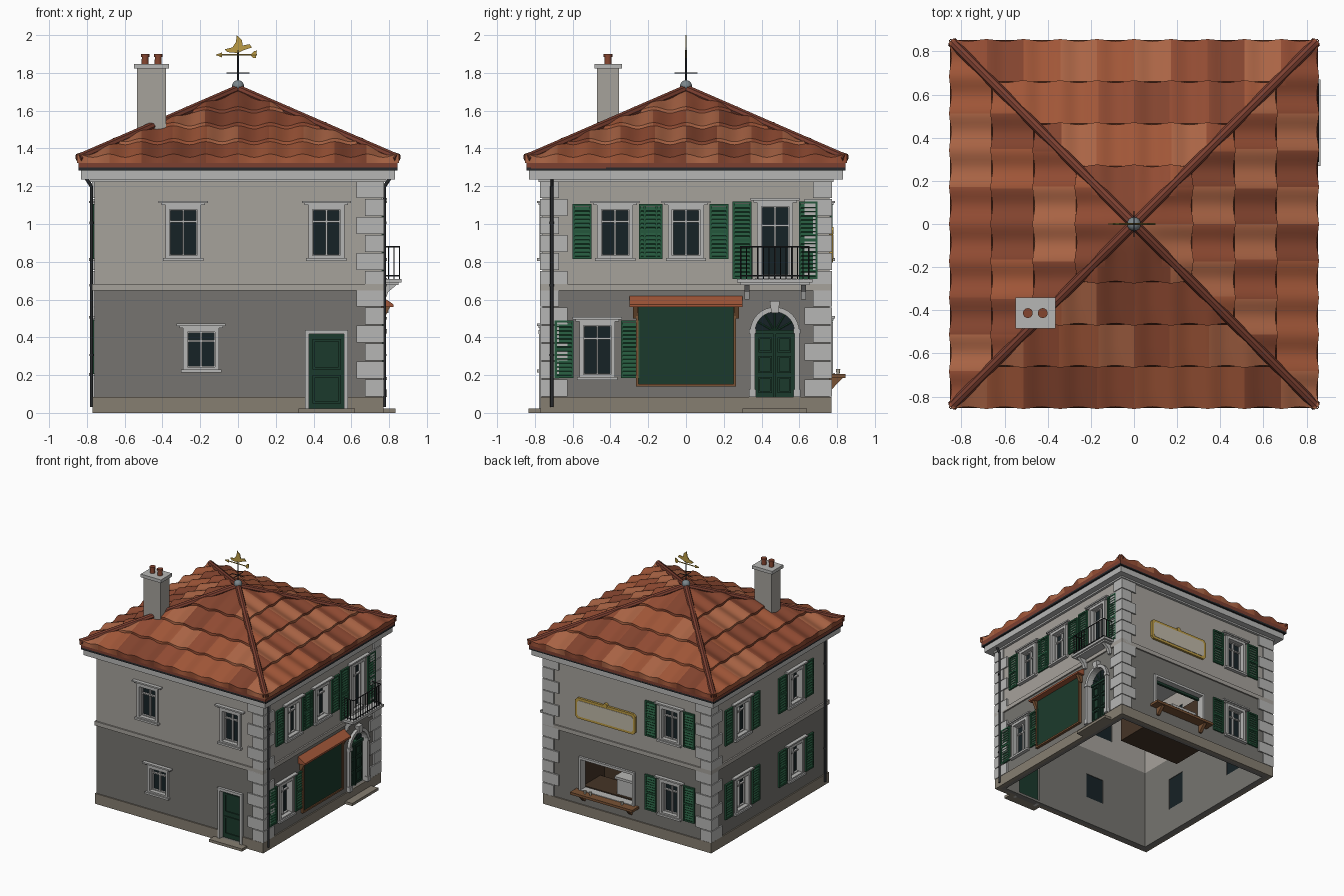
import bpy, bmesh, random
from math import pi, cos, sin
from mathutils import Vector, Matrix

if "Cube" in bpy.data.objects:
    bpy.data.objects.remove(bpy.data.objects["Cube"])

random.seed(4)
W = 0.76                                  # half width of the walls
FRONT, RIGHT, BACK, LEFT = range(4)
COL = dict(wall_up=(.38, .36, .33), wall_low=(.18, .175, .16), trim=(.47, .47, .46), base=(.24, .21, .165),
           glass=(.008, .016, .019), green=(.018, .095, .045), dark_green=(.011, .042, .025),
           tile_a=(.36, .095, .04), tile_b=(.29, .072, .033), tile_c=(.41, .13, .06), tile_d=(.23, .058, .028),
           ridge=(.2, .05, .03), wood=(.19, .085, .035), brown=(.06, .035, .02), iron=(.02, .022, .025),
           gold=(.5, .33, .06), cream=(.52, .48, .39), lead=(.2, .24, .26))
MAT = {}
for k, c in COL.items():
    MAT[k] = bpy.data.materials.new(k)
    MAT[k].diffuse_color = (*c, 1)
parts = {}


def P(f, u, d, z):
    """Face coordinates (along wall, out from wall, up) to world; f None = plain x, y, z."""
    if f is None:
        return Vector((u, d, z))
    return Matrix.Rotation(f * pi / 2, 3, 'Z') @ Vector((u, -(W + d), z))


def part(name, mat):
    if (name, mat) not in parts:
        parts[(name, mat)] = bmesh.new()
    return parts[(name, mat)]


def prism(name, mat, f, pts, a, b, axis='d'):
    """Outline of (u,z) extruded outwards, or (d,z) extruded along the wall."""
    bm = part(name, mat)
    put = (lambda p, t: P(f, p[0], t, p[1])) if axis == 'd' else (lambda p, t: P(f, t, p[0], p[1]))
    lo, hi = [[bm.verts.new(put(p, t)) for p in pts] for t in (a, b)]
    bm.faces.new(lo[::-1])
    bm.faces.new(hi)
    n = len(pts)
    for i in range(n):
        bm.faces.new((lo[i], lo[(i + 1) % n], hi[(i + 1) % n], hi[i]))


def box(name, mat, f, u0, u1, z0, z1, d0, d1):
    prism(name, mat, f, [(u0, z0), (u1, z0), (u1, z1), (u0, z1)], d0, d1)


def rod(name, mat, p, q, r, seg=8, r2=None):
    p, q = Vector(p), Vector(q)
    m = Matrix.Translation((p + q) / 2) @ (q - p).to_track_quat('Z', 'Y').to_matrix().to_4x4()
    bmesh.ops.create_cone(part(name, mat), cap_ends=True, segments=seg, radius1=r,
                          radius2=r if r2 is None else r2, depth=(q - p).length, matrix=m)


def frame(name, mat, f, u0, u1, z0, z1, t, d0, d1):
    box(name, mat, f, u0, u0 + t, z0, z1, d0, d1)
    box(name, mat, f, u1 - t, u1, z0, z1, d0, d1)
    box(name, mat, f, u0 + t, u1 - t, z0, z0 + t, d0, d1)
    box(name, mat, f, u0 + t, u1 - t, z1 - t, z1, d0, d1)


def shutter(f, u0, u1, z0, z1):
    frame('shutters', 'green', f, u0, u1, z0, z1, .012, .002, .016)
    box('shutters', 'green', f, u0, u1, (z0 + z1) / 2 - .008, (z0 + z1) / 2 + .008, .002, .016)
    n = int((z1 - z0 - .03) / .02)
    for i in range(n):                    # slanted louvres
        z = z0 + .012 + i * (z1 - z0 - .028) / n
        prism('shutters', 'green', f, [(.002, z + .018), (.011, z), (.014, z + .004), (.005, z + .022)],
              u0 + .012, u1 - .012, 'u')


def window(f, u, z0, z1, shutters=True, hood=True, hw=.095):
    a, b, t = u - hw, u + hw, .022
    box('cutter', 'trim', f, a + .012, b - .012, z0 + .01, z1 - .01, -.1, .05)
    frame('window_surrounds', 'trim', f, a, b, z0, z1, t, -.03, .016)
    box('window_glass', 'glass', f, a + .01, b - .01, z0 + .01, z1 - .01, -.045, -.035)
    frame('window_sashes', 'trim', f, a + t, b - t, z0 + t, z1 - t, .006, -.035, -.018)
    box('window_sashes', 'trim', f, u - .005, u + .005, z0 + t, z1 - t, -.035, -.016)
    zt = z0 + (z1 - z0) * .7
    box('window_sashes', 'trim', f, a + t, b - t, zt - .005, zt + .005, -.035, -.018)
    box('window_sills', 'trim', f, a - .012, b + .012, z0 - .006, z0 + .01, 0, .028)
    if hood:
        box('window_hoods', 'trim', f, a - .02, b + .02, z1, z1 + .01, 0, .02)
        box('window_hoods', 'trim', f, a - .035, b + .035, z1 + .01, z1 + .022, 0, .03)
    if shutters:
        shutter(f, a - .13, a - .03, z0 + .005, z1 + .005)
        shutter(f, b + .03, b + .13, z0 + .005, z1 + .005)


# windows on all four sides
for u in (-.29, .468):
    window(FRONT, u, .81, 1.1, False)
window(FRONT, -.195, .22, .45, False)
for u in (-.375, 0):
    window(RIGHT, u, .81, 1.1)
window(RIGHT, -.47, .18, .485)
for z in (.2, .81):
    window(BACK, .39, z, z + .29)
    for u in (-.36, .34):
        window(LEFT, u, z, z + .29)
window(RIGHT, .472, .705, 1.115)          # balcony door

# plain front door and step
box('cutter', 'trim', FRONT, .37, .57, .02, .43, -.1, .05)
for u in (.355, .56):
    box('door_surround', 'trim', FRONT, u, u + .022, 0, .44, -.03, .018)
box('door_surround', 'trim', FRONT, .355, .582, .418, .44, -.03, .022)
box('front_door', 'dark_green', FRONT, .375, .565, .02, .42, -.04, -.025)
for z0, z1 in ((.05, .2), (.23, .39)):
    frame('front_door', 'dark_green', FRONT, .395, .545, z0, z1, .012, -.026, -.017)
box('door_steps', 'base', FRONT, .32, .62, 0, .022, 0, .075)

# arched entrance with fanlight
ac, az = .47, .43
arc = lambda r, n=16: [(ac + r * cos(pi * i / n), az + r * sin(pi * i / n)) for i in range(n + 1)]
prism('cutter', 'trim', RIGHT, [(ac - .108, .085), (ac + .108, .085)] + arc(.108), -.1, .05)
prism('arch_surround', 'trim', RIGHT, [(ac + .13, .085)] + arc(.13) + [(ac - .13, .085), (ac - .104, .085)]
      + arc(.104)[::-1] + [(ac + .104, .085)], -.03, .024)
prism('arch_surround', 'trim', RIGHT, [(ac - .018, .53), (ac + .018, .53), (ac + .027, .592), (ac - .027, .592)], 0, .036)
for s in (-1, 1):
    for z0, z1 in ((.42, .445), (.085, .125)):
        box('arch_surround', 'trim', RIGHT, ac + s * .118 - .019, ac + s * .118 + .019, z0, z1, 0, .03)
    for z0, z1 in ((.105, .19), (.21, .3), (.32, .4)):
        u = ac + s * .051
        frame('arched_door', 'dark_green', RIGHT, u - .036, u + .036, z0, z1, .01, -.026, -.016)
prism('fanlight', 'glass', RIGHT, arc(.106), -.04, -.03)
for i in range(1, 6):
    a = pi * i / 6
    rod('fanlight_bars', 'green', P(RIGHT, ac, -.028, az), P(RIGHT, ac + .105 * cos(a), -.028, az + .105 * sin(a)), .004, 4)
box('arched_door', 'dark_green', RIGHT, ac - .106, ac + .106, .085, .43, -.04, -.025)
box('arched_door', 'dark_green', RIGHT, ac - .106, ac + .106, .418, .438, -.035, -.012)
box('arched_door', 'dark_green', RIGHT, ac - .006, ac + .006, .085, .43, -.03, -.014)
box('door_steps', 'base', RIGHT, .3, .64, 0, .022, 0, .075)

# shop front with tiled hood
box('shop_panel', 'dark_green', RIGHT, -.255, .255, .15, .57, 0, .012)
frame('shop_frame', 'wood', RIGHT, -.265, .265, .14, .58, .014, 0, .022)
prism('shop_hood', 'tile_a', RIGHT, [(0, .56), (.062, .56), (.062, .575), (0, .618)], -.3, .3, 'u')
for u in (-.28, .255):
    prism('shop_frame', 'wood', RIGHT, [(0, .5), (.015, .5), (.045, .56), (0, .56)], u, u + .025, 'u')

# balcony
box('balcony_slab', 'trim', RIGHT, .27, .67, .69, .71, 0, .105)
box('balcony_slab', 'trim', RIGHT, .285, .655, .678, .69, 0, .09)
for u in (.31, .61):
    prism('balcony_brackets', 'trim', RIGHT, [(0, .6), (.02, .6), (.035, .64), (.08, .678), (0, .678)], u, u + .025, 'u')
for z in (.725, .88):
    pts = [P(RIGHT, u, d, z) for u, d in ((.29, 0), (.29, .095), (.65, .095), (.65, 0))]
    for p, q in zip(pts, pts[1:]):
        rod('balcony_railing', 'iron', p, q, .004, 6)
bars = [(.29 + i * .03, .095) for i in range(13)] + [(u, d) for u in (.29, .65) for d in (.01, .038, .066)]
for u, d in bars:
    rod('balcony_railing', 'iron', P(RIGHT, u, d, .71), P(RIGHT, u, d, .88), .003, 6)

# serving hatch, counter and small room behind it
box('cutter', 'trim', BACK, -.43, .06, .2, .465, -.1, .05)
frame('hatch_surround', 'trim', BACK, -.44, .07, .19, .48, .02, -.05, .018)
box('rolled_shutter', 'dark_green', BACK, -.42, .05, .44, .46, -.05, -.03)
box('hatch_room', 'brown', BACK, -.47, .1, .03, .045, -.36, -.05)
box('hatch_room', 'brown', BACK, -.47, .1, .045, .5, -.36, -.35)
for u in (-.47, .09):
    box('hatch_room', 'brown', BACK, u, u + .01, .045, .5, -.36, -.05)
box('hatch_machine', 'trim', BACK, -.17, .05, .2, .33, -.25, -.1)
box('hatch_machine', 'trim', BACK, -.18, .06, .33, .35, -.26, -.08)
box('hatch_machine', 'brown', BACK, -.47, .09, .045, .2, -.3, -.08)
box('counter', 'wood', BACK, -.47, .1, .185, .205, -.03, .085)
for u in (-.41, .02):
    prism('counter', 'wood', BACK, [(0, .125), (.012, .125), (.07, .185), (0, .185)], u, u + .025, 'u')
for u in (-.36, -.31, -.02):
    rod('cups', 'cream', P(BACK, u, .045, .205), P(BACK, u, .045, .232), .008, 10, .012)


# blank sign with clipped corners
def clipped(w, h, c, u=-.195, z=.88):
    return [(u + a * (w - p), z + b * (h - q)) for a, b, p, q in
            ((1, -1, c, 0), (1, -1, 0, c), (1, 1, 0, c), (1, 1, c, 0), (-1, 1, c, 0), (-1, 1, 0, c), (-1, -1, 0, c), (-1, -1, c, 0))]


prism('sign_frame', 'gold', BACK, clipped(.275, .085, .02), 0, .018)
prism('sign_board', 'cream', BACK, clipped(.255, .065, .015), .018, .021)
rod('sign_frame', 'gold', P(BACK, -.195, 0, .966), P(BACK, -.195, .02, .966), .018, 12)

# plinth, string course, quoins, cornice, gutter
for f in range(4):
    for a, b in ([(-.77, .355), (.582, .77)] if f == FRONT else [(-.77, .77)]):
        box('plinth', 'base', f, a, b, 0, .085, -.02, .01)
    box('string_course', 'wall_up', f, -.772, .772, .648, .682, -.02, .012)
    box('gutter', 'iron', f, -.845, .845, 1.284, 1.3, .06, .085)
for sx, sy in ((1, -1), (1, 1), (-1, 1)):
    for i in range(12):
        lx, ly = (.145, .1) if i % 2 else (.1, .145)
        z = .087 + i * .0955
        xs, ys = sorted((sx * .772, sx * (.772 - lx))), sorted((sy * .772, sy * (.772 - ly)))
        box('quoins', 'trim', None, *xs, z, z + .09, *ys)
box('cornice', 'trim', None, -.78, .78, 1.222, 1.24, -.78, .78)
box('cornice', 'trim', None, -.83, .83, 1.235, 1.293, -.83, .83)
for f, u in ((RIGHT, -.71), (LEFT, .71)):  # downpipes
    path = [P(f, u, d, z) for d, z in ((.06, 1.285), (.05, 1.25), (.016, 1.2), (.016, .03))]
    for p, q in zip(path, path[1:]):
        rod('downpipes', 'iron', p, q, .009, 10)
    for z in (.3, .67, 1.0):
        rod('downpipes', 'iron', P(f, u, .016, z), P(f, u, .016, z + .012), .012, 10)

# roof base and hips
SL, TOP = .43, 1.72
box('roof_base', 'ridge', None, -.845, .845, 1.295, 1.33, -.845, .845)
bmesh.ops.create_cone(part('roof_base', 'ridge'), cap_ends=True, segments=4, radius1=.845 * 2 ** .5, radius2=0, depth=.35,
                      matrix=Matrix.Translation((0, 0, 1.5)) @ Matrix.Rotation(pi / 4, 4, 'Z'))
for sx in (-1, 1):
    for sy in (-1, 1):
        rod('hip_ridges', 'ridge', (sx * .845, sy * .845, 1.348), (0, 0, 1.715), .023, 8)

# chimney
box('chimney', 'wall_up', None, -.535, -.38, 1.4, 1.825, -.47, -.355)
box('chimney_cap', 'trim', None, -.55, -.365, 1.822, 1.848, -.485, -.34)
for x in (-.492, -.423):
    rod('chimney_pots', 'tile_d', (x, -.413, 1.845), (x, -.413, 1.89), .02, 14, .017)
    rod('chimney_pots', 'tile_d', (x, -.413, 1.885), (x, -.413, 1.9), .023, 14)

# weathervane
bmesh.ops.create_uvsphere(part('finial', 'lead'), u_segments=16, v_segments=8, radius=.032,
                          matrix=Matrix.Translation((0, 0, 1.73)))
rod('vane_pole', 'iron', (0, 0, 1.74), (0, 0, 1.92), .005)
for v in (Vector((.06, 0, 0)), Vector((0, .06, 0))):
    c = Vector((0, 0, 1.8))
    rod('vane_pole', 'iron', c - v, c + v, .003)
rod('weathervane', 'gold', (-.1, 0, 1.895), (.1, 0, 1.895), .004)
prism('weathervane', 'gold', None, [(-.12, 1.895), (-.085, 1.882), (-.085, 1.908)], -.003, .003)
prism('weathervane', 'gold', None, [(.065, 1.895), (.08, 1.88), (.095, 1.88), (.1, 1.918), (.085, 1.915)], -.003, .003)
prism('weathervane', 'gold', None, [(-.07, 1.925), (-.055, 1.91), (0, 1.905), (.03, 1.92), (.075, 1.935), (.06, 1.952),
                                    (.025, 1.945), (.02, 1.975), (-.008, 2.0), (-.01, 1.965), (-.03, 1.935)], -.003, .003)

# wall shells, lower and upper storey
for name, z0, z1 in (('wall_low', 0, .665), ('wall_up', .665, 1.25)):
    bm = part(name, name)
    loops = [[bm.verts.new((sx * r, sy * r, z)) for sx, sy in ((-1, -1), (1, -1), (1, 1), (-1, 1))]
             for r, z in ((W, z0), (W, z1), (W - .05, z1), (W - .05, z0))]
    for a, b in zip(loops, loops[1:] + loops[:1]):
        for i in range(4):
            bm.faces.new((a[i], a[(i + 1) % 4], b[(i + 1) % 4], b[i]))

objs = {}
for (name, mat), bm in parts.items():
    key = name if name not in objs else name + '_dark'
    bmesh.ops.recalc_face_normals(bm, faces=bm.faces)
    me = bpy.data.meshes.new(key)
    bm.to_mesh(me)
    me.materials.append(MAT[mat])
    objs[key] = bpy.data.objects.new(key, me)
    bpy.context.collection.objects.link(objs[key])
for name in ('wall_low', 'wall_up'):      # cut the openings
    m = objs[name].modifiers.new('openings', 'BOOLEAN')
    m.object, m.operation, m.solver = objs['cutter'], 'DIFFERENCE', 'EXACT'
    bpy.context.view_layer.update()
    me = bpy.data.meshes.new_from_object(objs[name].evaluated_get(bpy.context.evaluated_depsgraph_get()))
    objs[name].modifiers.clear()
    objs[name].data = me
bpy.data.objects.remove(objs.pop('cutter'))

# wavy tile courses: straight columns, clipped at the hips
bm, T, N = bmesh.new(), .171, 80
R = [.852, .66, .465, .27, .0]
for f in range(4):
    for r0, r1 in zip(R, R[1:]):
        tones, rows = [random.randrange(4) for _ in range(12)], []
        for k, dz in ((0, -.03), (0, .008), (.25, .004), (.5, 0), (.75, -.004), (1, -.008)):
            r, row = r0 + (r1 - r0) * k, []
            for i in range(N + 1):
                x = max(-r, min(r, (2 * i / N - 1) * r0))
                w = cos(2 * pi * x / T) * (dz > -.03) * min(1, r / .1)
                row.append(bm.verts.new(P(f, x, r + .005 * w * (k == 0) - W, TOP - SL * r + dz + .009 * w)))
            rows.append(row)
        for a, b in zip(rows, rows[1:]):
            for i in range(N):
                face = bm.faces.new((a[i], a[i + 1], b[i + 1], b[i]))
                face.material_index = tones[int(((2 * i + 1) / N - 1) * r0 / T + 6)]
bmesh.ops.remove_doubles(bm, verts=bm.verts, dist=.0001)
me = bpy.data.meshes.new('roof_tiles')
bm.to_mesh(me)
for k in 'abcd':
    me.materials.append(MAT['tile_' + k])
objs['roof_tiles'] = bpy.data.objects.new('roof_tiles', me)
bpy.context.collection.objects.link(objs['roof_tiles'])

for name in ('roof_tiles', 'hip_ridges', 'finial', 'chimney_pots', 'downpipes', 'cups', 'vane_pole'):
    objs[name].select_set(True)
    bpy.context.view_layer.objects.active = objs[name]
bpy.ops.object.shade_smooth_by_angle(angle=.7)

for m in bpy.data.materials:
    if m.users and not m.is_grease_pencil:
        m.use_nodes = True
        m.node_tree.nodes["Principled BSDF"].inputs["Base Color"].default_value = m.diffuse_color
